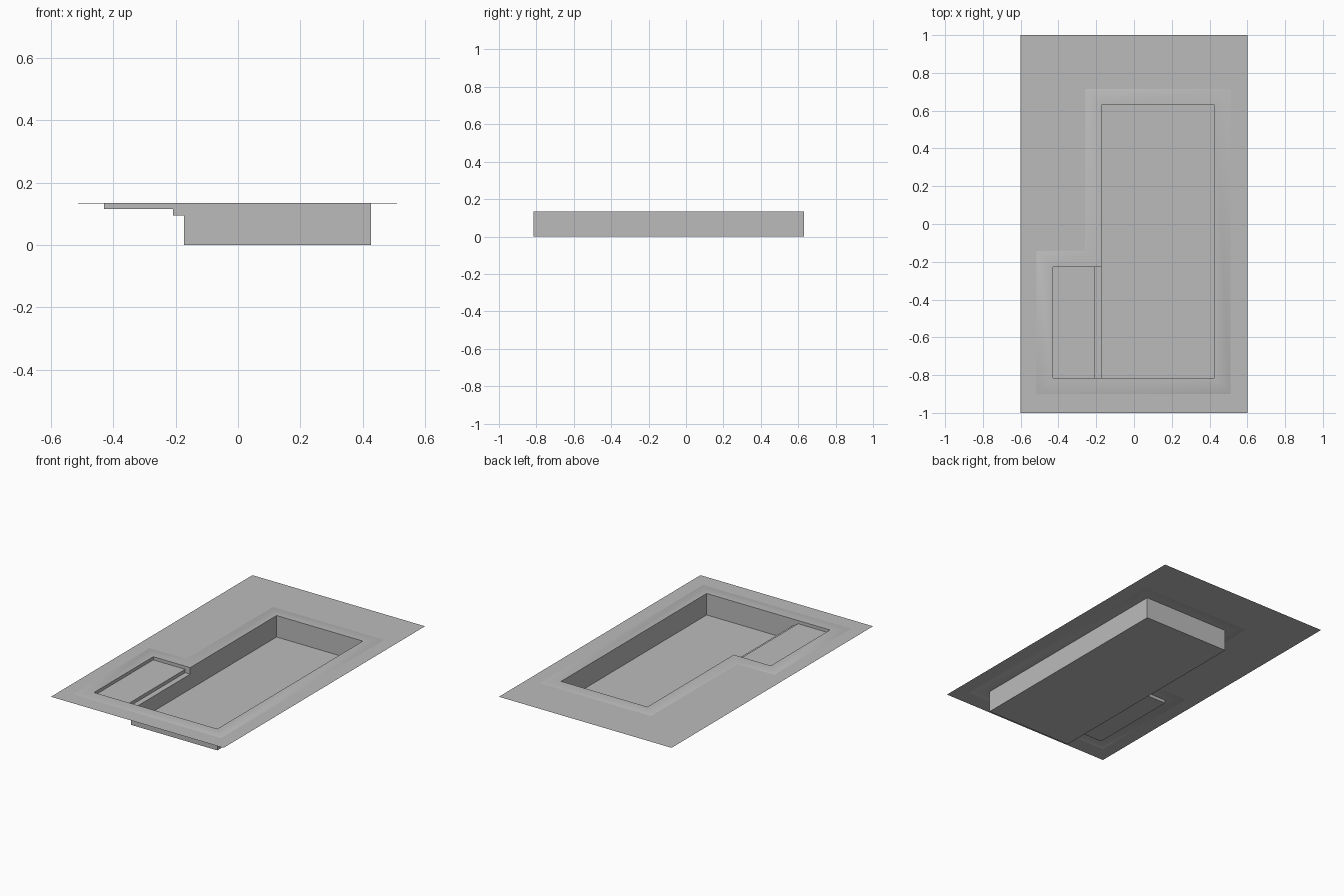
import bpy
import bmesh

if "Cube" in bpy.data.objects:
    bpy.data.objects.remove(bpy.data.objects["Cube"])

GROUND, RIM = 0.133, 0.135          # ground level and raised rim level
LEFT, EDGE, INNER, RIGHT = -0.43, -0.208, -0.173, 0.427
FRONT, NOTCH, BACK = -0.815, -0.227, 0.63
STEP_Z, SHELF_Z = 0.094, 0.115

grey = bpy.data.materials.new("plain grey")
grey.use_nodes = True
grey.diffuse_color = (0.5, 0.5, 0.5, 1)
grey.node_tree.nodes["Principled BSDF"].inputs["Base Color"].default_value = (0.5, 0.5, 0.5, 1)


def make_object(name, bm, smooth=False):
    mesh = bpy.data.meshes.new(name)
    bmesh.ops.remove_doubles(bm, verts=bm.verts, dist=0.0001)
    for face in bm.faces:
        face.smooth = smooth
    bm.to_mesh(mesh)
    bm.free()
    mesh.materials.append(grey)
    obj = bpy.data.objects.new(name, mesh)
    bpy.context.collection.objects.link(obj)
    return obj


def outline(grow, z):
    """L-shaped pool outline, counter-clockwise, moved outwards by grow."""
    l, m, r = LEFT - grow, INNER - grow, RIGHT + grow
    f, n, b = FRONT - grow, NOTCH + grow, BACK + grow
    return [(x, y, z) for x, y in ((l, f), (r, f), (r, b), (m, b), (m, n), (l, n))]


def rings(name, loops, smooth=False):
    """Join successive closed loops with bands of quads."""
    bm = bmesh.new()
    rows = [[bm.verts.new(p) for p in loop] for loop in loops]
    for a, b in zip(rows, rows[1:]):
        for i in range(len(a)):
            j = (i + 1) % len(a)
            bm.faces.new((a[i], a[j], b[j], b[i]))
    return make_object(name, bm, smooth)


def basin(name, x0, x1, y0, y1, z, left_top, right_top=None):
    """Floor, front and back walls up to the rim, and walls at the sides."""
    bm = bmesh.new()

    def quad(*points):
        bm.faces.new([bm.verts.new(p) for p in points])

    quad((x0, y0, z), (x1, y0, z), (x1, y1, z), (x0, y1, z))
    quad((x1, y0, z), (x0, y0, z), (x0, y0, RIM), (x1, y0, RIM))
    quad((x0, y1, z), (x1, y1, z), (x1, y1, RIM), (x0, y1, RIM))
    quad((x0, y0, z), (x0, y1, z), (x0, y1, left_top), (x0, y0, left_top))
    if right_top is not None:
        quad((x1, y1, z), (x1, y0, z), (x1, y0, right_top), (x1, y1, right_top))
    if y1 > NOTCH:  # taller part of the left wall, behind the shelf
        quad((x0, NOTCH, left_top), (x0, y1, left_top), (x0, y1, RIM), (x0, NOTCH, RIM))
    return make_object(name, bm)


# Flat ground sheet around the pool
border = [(-0.6, -1, GROUND), (0.6, -1, GROUND), (0.6, 1, GROUND),
          (-0.6, 1, GROUND), (-0.6, 0.3, GROUND), (-0.6, NOTCH + 0.085, GROUND)]
rings("ground_sheet", [border, outline(0.085, GROUND)])

# Slightly raised rim with a softened outer edge
rings("pool_rim", [outline(0.085, GROUND), outline(0.08, RIM), outline(0, RIM)], True)

# Deep pool, narrow step and shallow shelf
basin("deep_pool", INNER, RIGHT, FRONT, BACK, 0, STEP_Z, RIM)
basin("entry_step", EDGE, INNER, FRONT, NOTCH, STEP_Z, SHELF_Z)
basin("shallow_shelf", LEFT, EDGE, FRONT, NOTCH, SHELF_Z, RIM)
